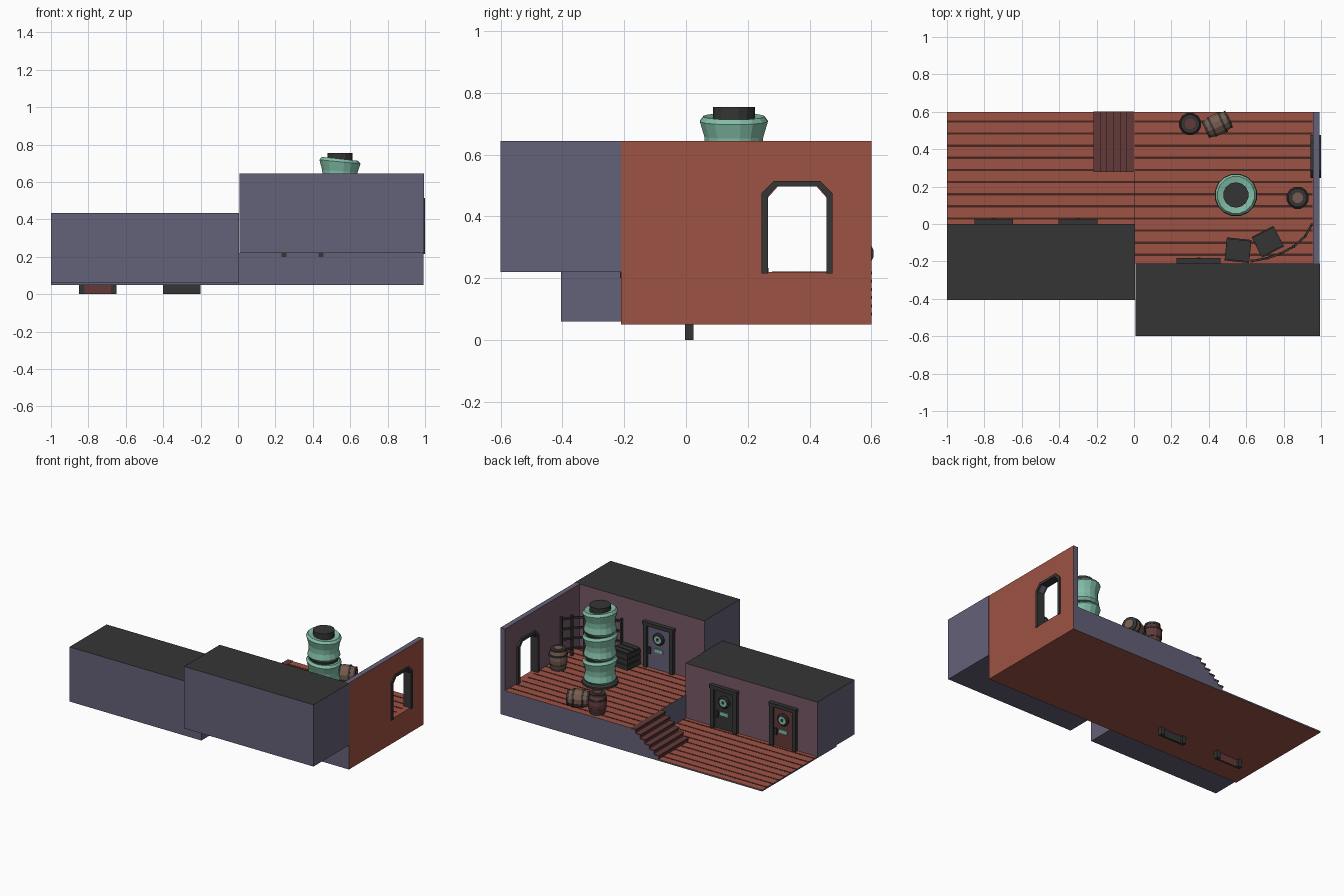
import bpy, bmesh, math
from mathutils import Matrix, Vector

if "Cube" in bpy.data.objects:
    bpy.data.objects.remove(bpy.data.objects["Cube"])

def material(name, r, g, b):
    m = bpy.data.materials.new(name)
    lin = [((c / 255 + 0.055) / 1.055) ** 2.4 for c in (r, g, b)]
    m.diffuse_color = (*lin, 1)
    m.use_nodes = True
    m.node_tree.nodes["Principled BSDF"].inputs["Base Color"].default_value = m.diffuse_color
    return m

RED = material("red planks", 158, 82, 68)
GROOVE = material("dark plank gap", 72, 38, 33)
PURPLE = material("grey purple", 100, 97, 120)
MAUVE = material("mauve wall", 118, 88, 103)
CHAR = material("charcoal", 53, 53, 53)
GREEN = material("pale green", 131, 190, 167)
MAROON = material("maroon wood", 100, 58, 58)
BROWN = material("brown wood", 118, 92, 78)

def finish(name, bm, mats, rule=None, matrix=None):
    bmesh.ops.recalc_face_normals(bm, faces=bm.faces)
    if rule:
        for f in bm.faces:
            f.normal_update()
            f.material_index = rule(f)
    if matrix:
        bm.transform(matrix)
    me = bpy.data.meshes.new(name)
    bm.to_mesh(me)
    bm.free()
    for m in mats:
        me.materials.append(m)
    ob = bpy.data.objects.new(name, me)
    bpy.context.collection.objects.link(ob)
    return ob

def box(name, x, y, z, mats, rule=None, matrix=None):
    bm = bmesh.new()
    bmesh.ops.create_cube(bm, size=1)
    for v in bm.verts:
        v.co = [a[0] + (c + 0.5) * (a[1] - a[0]) for c, a in zip(v.co, (x, y, z))]
    return finish(name, bm, mats, rule, matrix)

def prism(name, pts, axis, a0, a1, mats, rule=None):
    """Extrude a 2D outline along x (outline in yz) or y (outline in xz)."""
    bm = bmesh.new()
    put = (lambda p: (a0, p[0], p[1])) if axis == 'x' else (lambda p: (p[0], a0, p[1]))
    f = bm.faces.new([bm.verts.new(put(p)) for p in pts])
    ext = bmesh.ops.extrude_face_region(bm, geom=[f])
    d = Vector((a1 - a0, 0, 0)) if axis == 'x' else Vector((0, a1 - a0, 0))
    bmesh.ops.translate(bm, vec=d, verts=[v for v in ext['geom'] if isinstance(v, bmesh.types.BMVert)])
    return finish(name, bm, mats, rule)

def lathe(name, profile, n, matrix, mats, rule=None, shear=0):
    """Spin (radius, z) points round z; shear tilts the upper end."""
    bm = bmesh.new()
    top = max(p[1] for p in profile)
    rings = []
    for r, z in profile:
        ring = []
        for i in range(n):
            a = 2 * math.pi * (i + 0.5) / n
            x = r * math.cos(a)
            ring.append(bm.verts.new((x, r * math.sin(a), z + shear * x * z / top)))
        rings.append(ring)
    for a, b in zip(rings, rings[1:]):
        for i in range(n):
            j = (i + 1) % n
            bm.faces.new((a[i], a[j], b[j], b[i]))
    bm.faces.new(rings[0])
    bm.faces.new(rings[-1])
    return finish(name, bm, mats, rule, matrix)

T = Matrix.Translation

# Buildings: charcoal roof, mauve face towards the deck
def house_rule(f):
    return 1 if f.normal.z > 0.5 else 2 if f.normal.y > 0.5 else 0
box("lower_building", (-1, 0.005), (-0.405, 0), (0.06, 0.435), [PURPLE, CHAR, MAUVE], house_rule)
box("upper_building", (0.008, 0.995), (-0.6, -0.21), (0.22, 0.645), [PURPLE, CHAR, MAUVE], house_rule)

# Deck platforms: red top, underside and outer end
def deck_rule(f):
    return 1 if abs(f.normal.z) > 0.5 else 0
def base_rule(f):
    return 1 if abs(f.normal.z) > 0.5 or f.normal.x > 0.5 else 0
box("lower_deck", (-1, 0), (-0.21, 0.6), (0.05, 0.06), [PURPLE, RED], deck_rule)
box("upper_deck", (0, 0.992), (-0.21, 0.6), (0.05, 0.22), [PURPLE, RED], base_rule)

# Dark gaps between planks
for i in range(12):
    y = 0.548 - i * 0.0648
    if y > 0:
        box("lower_plank_gap", (-1, 0), (y - 0.006, y + 0.006), (0.059, 0.0615), [GROOVE])
    box("upper_plank_gap", (0.002, 0.955), (y - 0.006, y + 0.006), (0.219, 0.2215), [GROOVE])

# Stairs
steps, pts = 6, [(0, 0.06), (-0.21, 0.06)]
for i in range(steps):
    z = 0.06 + 0.16 * (i + 1) / steps
    pts += [(-0.21 + 0.035 * i, z), (-0.21 + 0.035 * (i + 1), z)]
prism("stairs", pts, 'y', 0.28, 0.6, [PURPLE, MAROON], lambda f: 0 if abs(f.normal.y) > 0.5 else 1)
for i in range(steps):
    z, x = 0.06 + 0.16 * (i + 1) / steps, -0.21 + 0.035 * i
    box("stair_tread", (x - 0.006, x + 0.034), (0.278, 0.602), (z - 0.008, z + 0.002), [MAROON])

# End wall with an archway
arch = [(0.46, 0.22), (0.46, 0.455), (0.42, 0.5), (0.3, 0.5), (0.26, 0.455), (0.26, 0.22)]
prism("end_wall", [(-0.21, 0.22), (-0.21, 0.645), (0.6, 0.645), (0.6, 0.22)] + arch, 'x', 0.957, 0.992,
      [PURPLE, RED, MAUVE],
      lambda f: 1 if f.normal.x > 0.9 else 2 if f.normal.x < -0.9 else 0)
outer = [(0.245, 0.215), (0.245, 0.475), (0.285, 0.515), (0.435, 0.515), (0.475, 0.475), (0.475, 0.215)]
inner = [(0.455, 0.215), (0.455, 0.465), (0.427, 0.497), (0.293, 0.497), (0.265, 0.465), (0.265, 0.215)]
prism("archway_frame", outer + inner, 'x', 0.943, 1.0, [CHAR])

# Doors with frame, round window, name-free plate and handle
def door(x0, x1, y, z0, z1, panel):
    c, t = (x0 + x1) / 2, 0.028
    prism("door_frame", [(x0, z0), (x0, z1), (x1, z1), (x1, z0), (x1 - t, z0), (x1 - t, z1 - t),
                         (x0 + t, z1 - t), (x0 + t, z0)], 'y', y - 0.004, y + 0.024, [CHAR])
    box("door_lintel", (x0 - 0.004, x1 + 0.004), (y, y + 0.028), (z1 - 0.022, z1), [CHAR])
    box("door_panel", (x0 + t, x1 - t), (y - 0.004, y + 0.01), (z0, z1 - t), [panel])
    R = Matrix.Rotation(-math.pi / 2, 4, 'X')
    at = T((c, y + 0.008, z1 - 0.1)) @ R
    lathe("window_rim", [(0.042, 0), (0.042, 0.01), (0.034, 0.016)], 12, at, [CHAR])
    lathe("window_glass", [(0.027, 0), (0.027, 0.019)], 12, at, [GREEN])
    lathe("window_hub", [(0.01, 0), (0.01, 0.022)], 8, at, [CHAR])
    box("door_plate", (c - 0.03, c + 0.03), (y + 0.009, y + 0.016), (z1 - 0.195, z1 - 0.172), [GREEN])
    box("door_handle", (x1 - t - 0.025, x1 - t - 0.008), (y + 0.008, y + 0.022), (z1 - 0.215, z1 - 0.17), [CHAR])

door(-0.4, -0.2, 0, 0, 0.352, CHAR)
door(-0.85, -0.65, 0, 0, 0.352, MAROON)
door(0.232, 0.458, -0.21, 0.2, 0.533, PURPLE)

# Tank: three waisted green drums round a dark core
cx, cy = 0.545, 0.155
lathe("tank_base", [(0.115, 0), (0.115, 0.012), (0.1, 0.022)], 16, T((cx, cy, 0.22)), [CHAR])
lathe("tank_core", [(0.068, 0), (0.068, 0.533)], 14, T((cx, cy, 0.222)), [CHAR])
for i in range(3):
    z = 0.236 + i * 0.166
    d = lathe("tank_drum", [(0.09, 0), (0.104, 0.018), (0.095, 0.055), (0.097, 0.09), (0.112, 0.14),
                            (0.1, 0.156), (0.066, 0.15)], 16, T((cx, cy, z)), [GREEN], shear=-0.11)
    if i:
        lathe("drum_gap", [(0.093, 0), (0.093, 0.012)], 16, T((cx, cy, z - 0.014)), [CHAR])

# Barrels with dark hoops and lids
def barrel(matrix, mat):
    lathe("barrel", [(0.045, 0), (0.057, 0.04), (0.06, 0.07), (0.057, 0.1), (0.045, 0.14)], 12, matrix,
          [mat, CHAR], lambda f: 1 if abs(f.normal.z) > 0.9 else 0)
    for z, r in ((0.002, 0.049), (0.034, 0.058), (0.094, 0.061), (0.128, 0.051)):
        lathe("barrel_hoop", [(r, z), (r, z + 0.012)], 12, matrix, [CHAR])
    lathe("barrel_lid_board", [(0.03, 0.138), (0.03, 0.144)], 8, matrix, [mat])

barrel(T((0.3, 0.535, 0.22)), MAROON)
barrel(T((0.875, 0.14, 0.22)), BROWN)
barrel(T((0.445, 0.532, 0.28)) @ Matrix.Rotation(math.radians(25), 4, 'Z')
       @ Matrix.Rotation(math.pi / 2, 4, 'Y') @ T((0, 0, -0.07)), BROWN)

# Slatted crates
for x, y, deg in ((0.556, -0.14, -6), (0.715, -0.095, 27)):
    m = T((x, y, 0.22)) @ Matrix.Rotation(math.radians(deg), 4, 'Z')
    box("crate", (-0.06, 0.06), (-0.056, 0.056), (0, 0.115), [CHAR], matrix=m)
    for k in (-1, 0, 1):
        box("crate_top_slat", (-0.066, 0.066), (k * 0.04 - 0.016, k * 0.04 + 0.016), (0.113, 0.122), [CHAR], matrix=m)
        h = 0.058 + k * 0.038
        box("crate_side_slat", (-0.066, 0.066), (-0.062, 0.062), (h - 0.015, h + 0.015), [CHAR], matrix=m)

# Curved railing leaning in the corner
path = [(0.95, -0.005), (0.915, -0.065), (0.855, -0.12), (0.78, -0.16), (0.71, -0.183), (0.63, -0.198)]
def bar(name, a, b, w):
    a, b = Vector(a), Vector(b)
    d = b - a
    m = T(a) @ d.to_track_quat('Z', 'Y').to_matrix().to_4x4()
    box(name, (-w, w), (-w, w), (0, d.length), [CHAR], matrix=m)
for p in path:
    bar("rail_post", (*p, 0.22), (*p, 0.5), 0.007)
for z in (0.27, 0.34, 0.41, 0.48):
    for p, q in zip(path, path[1:]):
        bar("rail_rung", (*p, z), (*q, z), 0.006)
